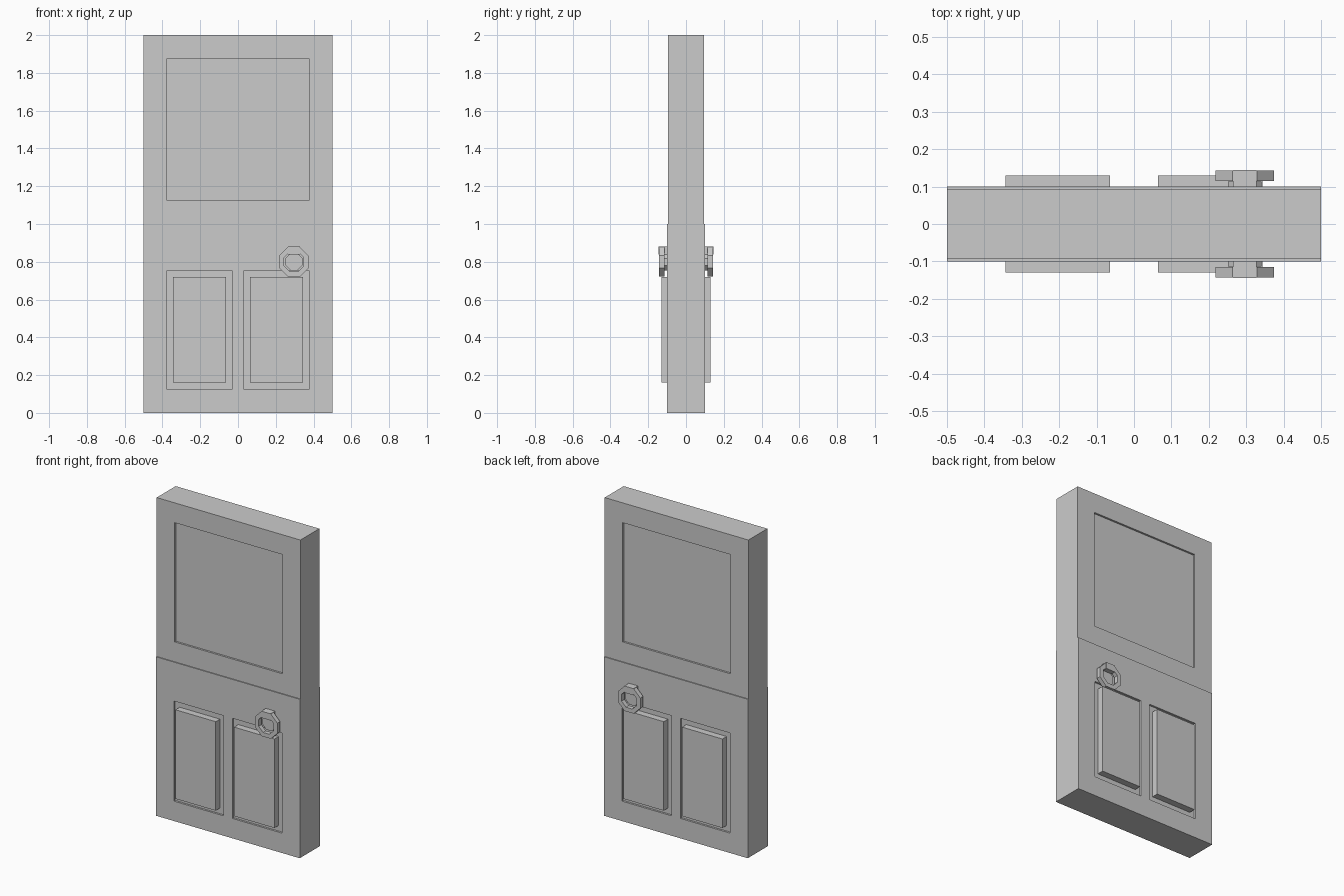
import bpy, bmesh, math

if "Cube" in bpy.data.objects:
    bpy.data.objects.remove(bpy.data.objects["Cube"])

KX, KZ = 0.296, 0.80   # knocker centre


def box(name, x0, x1, y0, y1, z0, z1):
    bm = bmesh.new()
    bmesh.ops.create_cube(bm, size=1)
    for v in bm.verts:
        v.co = ((x0 + x1) / 2 + v.co.x * (x1 - x0),
                (y0 + y1) / 2 + v.co.y * (y1 - y0),
                (z0 + z1) / 2 + v.co.z * (z1 - z0))
    return finish(name, bm)


def finish(name, bm):
    bmesh.ops.recalc_face_normals(bm, faces=bm.faces)
    me = bpy.data.meshes.new(name)
    bm.to_mesh(me)
    bm.free()
    ob = bpy.data.objects.new(name, me)
    bpy.context.collection.objects.link(ob)
    return ob


def recess(ob, x0, x1, z0, z1, surface, depth=0.012):
    # sink a rectangular panel into both faces of a slab
    for s in (-1, 1):
        ys = sorted((s * (surface - depth), s * (surface + 0.1)))
        cutter = box("cutter", x0, x1, *ys, z0, z1)
        cutter.hide_render = True
        mod = ob.modifiers.new("recess", 'BOOLEAN')
        mod.operation = 'DIFFERENCE'
        mod.solver = 'EXACT'
        mod.object = cutter
        bpy.context.view_layer.objects.active = ob
        bpy.ops.object.modifier_apply(modifier=mod.name)
        bpy.data.objects.remove(cutter)


def octagon(name, outer, y0, y1, inner=None):
    # flat-topped octagonal plate, or ring when an inner size is given
    bm = bmesh.new()
    k = 1 / math.cos(math.pi / 8)

    def loop(r, y):
        return [bm.verts.new((KX + r * k * math.cos((i + 0.5) * math.pi / 4), y,
                              KZ + r * k * math.sin((i + 0.5) * math.pi / 4)))
                for i in range(8)]

    if inner:
        loops = [loop(outer, y0), loop(outer, y1), loop(inner, y1), loop(inner, y0)]
        pairs = list(zip(loops, loops[1:] + loops[:1]))
    else:
        loops = [loop(outer, y0), loop(outer, y1)]
        pairs = [loops]
        for l in loops:
            bm.faces.new(l)
    for a, b in pairs:
        for i in range(8):
            j = (i + 1) % 8
            bm.faces.new((a[i], a[j], b[j], b[i]))
    return finish(name, bm)


# door leaves, the upper one slightly thinner
lower = box("lower_door", -0.5, 0.5, -0.1, 0.1, 0, 1)
upper = box("upper_door", -0.5, 0.5, -0.094, 0.094, 1, 2)
recess(upper, -0.375, 0.375, 1.125, 1.875, 0.094)
for cx in (-0.204, 0.204):
    recess(lower, cx - 0.172, cx + 0.172, 0.125, 0.755, 0.1)

# raised panels and knocker on both faces
for side, s in (("front", -1), ("back", 1)):
    for hand, cx in (("left", -0.204), ("right", 0.204)):
        ys = sorted((s * 0.085, s * 0.13))
        box(f"{side}_{hand}_panel", cx - 0.14, cx + 0.14, *ys, 0.16, 0.72)
    octagon(f"{side}_knocker_plate", 0.045, s * 0.085, s * 0.114)
    octagon(f"{side}_knocker_ring", 0.078, s * 0.115, s * 0.143, 0.052)
    ys = sorted((s * 0.085, s * 0.145))
    box(f"{side}_knocker_mount", KX - 0.032, KX + 0.032, *ys, 0.838, 0.88)
